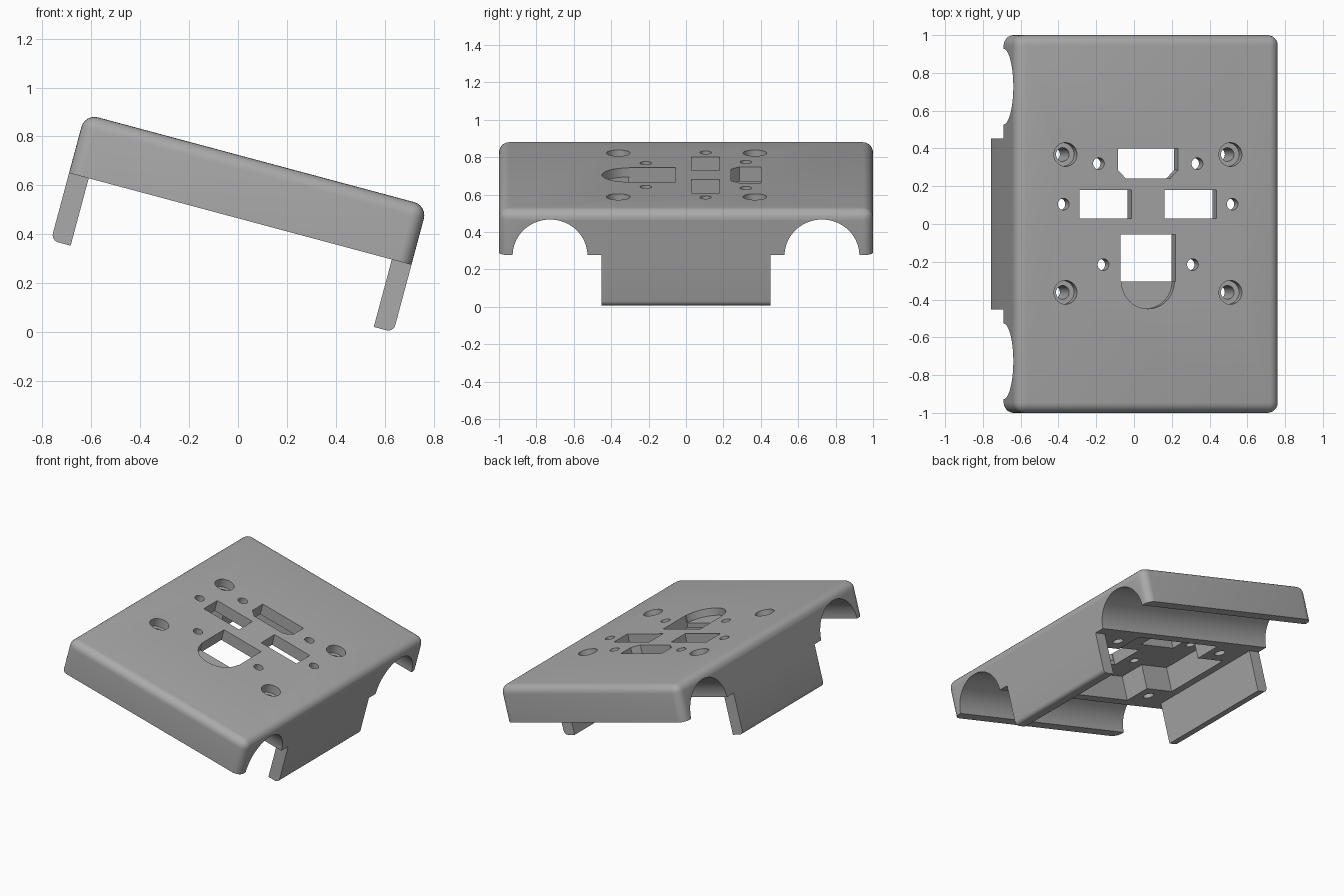
import bpy, bmesh, math
from mathutils import Matrix, Vector

if "Cube" in bpy.data.objects:
    bpy.data.objects.remove(bpy.data.objects["Cube"])

grey = bpy.data.materials.new("plain_grey")
grey.use_nodes = True
grey.diffuse_color = (0.4, 0.4, 0.4, 1)
grey.node_tree.nodes["Principled BSDF"].inputs["Base Color"].default_value = (0.4, 0.4, 0.4, 1)

# Sizes in the untilted frame
MID, HALF = -0.111, 0.724
FOOT, RIM, PLATE, TOP = 0.165, 0.45, 0.62, 0.70
TILT = Matrix.Rotation(math.radians(15), 4, 'Y')


def make(name, bm):
    bmesh.ops.recalc_face_normals(bm, faces=bm.faces)
    mesh = bpy.data.meshes.new(name)
    bm.to_mesh(mesh)
    bm.free()
    mesh.materials.append(grey)
    obj = bpy.data.objects.new(name, mesh)
    bpy.context.collection.objects.link(obj)
    return obj


def box(x0, x1, y0, y1, z0, z1):
    bm = bmesh.new()
    bmesh.ops.create_cube(bm, size=1)
    for v in bm.verts:
        v.co = Vector((x1 if v.co.x > 0 else x0, y1 if v.co.y > 0 else y0, z1 if v.co.z > 0 else z0))
    return bm


def prism(points, z0, z1):
    bm = bmesh.new()
    face = bm.faces.new([bm.verts.new((MID + x, y, z0)) for x, y in points])
    new = bmesh.ops.extrude_face_region(bm, geom=[face])["geom"]
    for v in new:
        if isinstance(v, bmesh.types.BMVert):
            v.co.z = z1
    return bm


def round_edges(bm, rule, radius):
    edges = [e for e in bm.edges if rule(*[v.co for v in e.verts])]
    bmesh.ops.bevel(bm, geom=edges, offset=radius, segments=6, profile=0.5, affect='EDGES')


def disc(x, y, r, n=32):
    return [(x + r * math.cos(2 * math.pi * i / n), y + r * math.sin(2 * math.pi * i / n)) for i in range(n)]


def rect(x0, x1, y0, y1):
    return [(x0, y0), (x1, y0), (x1, y1), (x0, y1)]


def cut(obj, bm):
    cutter = make("cutter", bm)
    cutter.hide_render = True
    mod = obj.modifiers.new("cut", 'BOOLEAN')
    mod.operation, mod.solver, mod.object = 'DIFFERENCE', 'EXACT', cutter
    bpy.context.view_layer.objects.active = obj
    bpy.ops.object.modifier_apply(modifier=mod.name)
    bpy.data.objects.remove(cutter)


# Block with rounded top and corner edges
bm = box(MID - HALF, MID + HALF, -1, 1, RIM, TOP)
round_edges(bm, lambda a, b: max(a.z, b.z) > RIM + 0.1, 0.055)
cover = make("cover", bm)

# Half-round channels along the underside
for side in (-1, 1):
    bm = bmesh.new()
    bmesh.ops.create_cone(bm, cap_ends=True, segments=64, radius1=0.2, radius2=0.2, depth=2,
                          matrix=Matrix.Translation((MID, side * 0.727, RIM - 0.003)) @ Matrix.Rotation(math.pi / 2, 4, 'Y'))
    cut(cover, bm)

# Underside pocket, leaving a screw block in each corner
for hx, hy in ((0.57, 0.26), (0.35, 0.46)):
    cut(cover, prism(rect(-hx, hx, -hy, hy), RIM - 0.1, PLATE))

# Windows through the plate
LOW, HIGH = RIM - 0.2, TOP + 0.1
cut(cover, prism([(-0.165, 0.40), (-0.165, 0.285), (-0.12, 0.24), (0.12, 0.24), (0.165, 0.285), (0.165, 0.40)], LOW, HIGH))
cut(cover, prism(rect(-0.15, 0.15, -0.305, -0.055), LOW, HIGH))
for x0, x1 in ((-0.375, -0.09), (0.09, 0.375)):
    cut(cover, prism(rect(x0, x1, 0.03, 0.18), LOW, HIGH))

# Round recess beside the lower window
arc = [(-0.145 * math.cos(math.pi * i / 24), -0.304 - 0.145 * math.sin(math.pi * i / 24)) for i in range(25)]
cut(cover, prism(arc + [(0.145, -0.25), (-0.145, -0.25)], TOP - 0.05, HIGH))

# Small holes and counterbored corner screw holes
for side in (-1, 1):
    for x, y in ((0.27, 0.32), (0.463, 0.105), (0.245, -0.215)):
        cut(cover, prism(disc(side * x, y, 0.031), LOW, HIGH))
    for y in (-0.362, 0.368):
        cut(cover, prism(disc(side * 0.452, y, 0.063), TOP - 0.06, HIGH))
        cut(cover, prism(disc(side * 0.452, y, 0.036), LOW, HIGH))

# Legs flush with the cover ends, outer foot edge rounded
parts = [cover]
for side, name in ((-1, "upper_leg"), (1, "lower_leg")):
    outer = MID + side * HALF
    inner = outer - side * 0.083
    bm = box(min(outer, inner), max(outer, inner), -0.452, 0.452, FOOT, RIM)
    round_edges(bm, lambda a, b: all(abs(p.x - outer) < 0.001 and p.z < FOOT + 0.001 for p in (a, b)), 0.03)
    parts.append(make(name, bm))

# Tilt everything and shade
bpy.ops.object.select_all(action='DESELECT')
for obj in parts:
    obj.data.transform(TILT)
    obj.select_set(True)
bpy.context.view_layer.objects.active = cover
bpy.ops.object.shade_smooth_by_angle(angle=math.radians(30))
